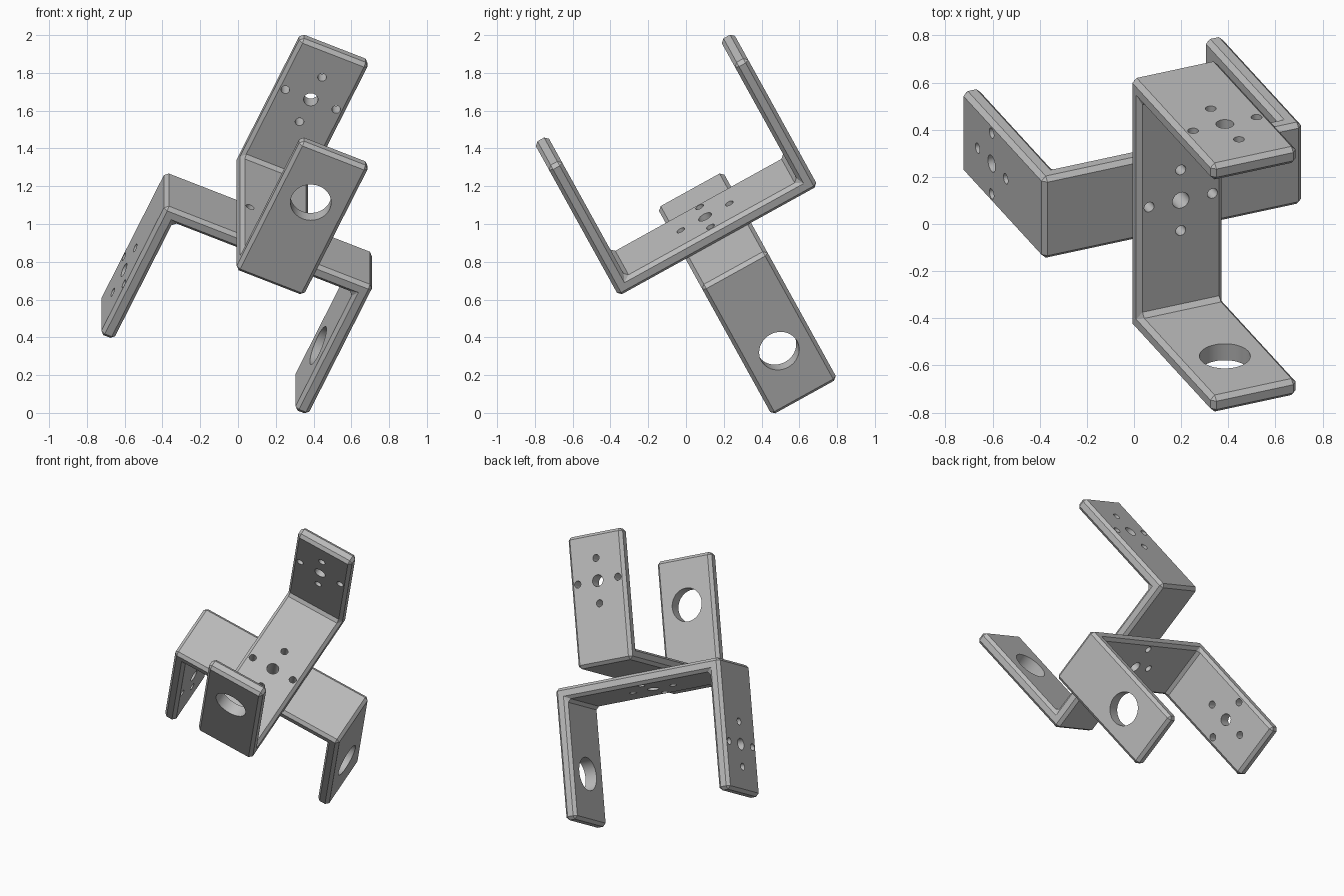
import bpy
import bmesh
from math import asin, cos, sin, pi, radians
from mathutils import Matrix, Vector

if "Cube" in bpy.data.objects:
    bpy.data.objects.remove(bpy.data.objects["Cube"], do_unlink=True)

# Bracket dimensions
LENGTH, WIDTH, HEIGHT, THICK = 1.205, 0.396, 0.854, 0.08
CHAMFER = 0.02
HOLE_HEIGHT = 0.54
BIG_R, MID_R, SMALL_R, RING = 0.108, 0.038, 0.023, 0.147

grey = bpy.data.materials.new("metal grey")
grey.use_nodes = True
GREY = (0.5, 0.5, 0.5, 1)
grey.diffuse_color = GREY
grey.node_tree.nodes["Principled BSDF"].inputs["Base Color"].default_value = GREY


def make_object(name, bm):
    bmesh.ops.recalc_face_normals(bm, faces=bm.faces)
    mesh = bpy.data.meshes.new(name)
    bm.to_mesh(mesh)
    bm.free()
    mesh.materials.append(grey)
    obj = bpy.data.objects.new(name, mesh)
    bpy.context.collection.objects.link(obj)
    return obj


def add_drill(bm, centre, axis, radius):
    turn = Vector((0, 0, 1)).rotation_difference(axis).to_matrix().to_4x4()
    bmesh.ops.create_cone(bm, cap_ends=True, segments=48, radius1=radius, radius2=radius,
                          depth=THICK * 3, matrix=Matrix.Translation(centre) @ turn)


def add_horn_holes(bm, centre, axis, along):
    """Centre hole with four screw holes around it."""
    add_drill(bm, centre, axis, MID_R)
    for side in (along, Vector((0, 1, 0))):
        for sign in (-1, 1):
            add_drill(bm, centre + side * sign * RING, axis, SMALL_R)


def make_bracket(name, matrix):
    # U-shaped profile swept across the width
    half, inner = LENGTH / 2, LENGTH / 2 - THICK
    profile = [(-half, 0), (half, 0), (half, HEIGHT), (inner, HEIGHT),
               (inner, THICK), (-inner, THICK), (-inner, HEIGHT), (-half, HEIGHT)]
    bm = bmesh.new()
    face = bm.faces.new([bm.verts.new((x, -WIDTH / 2, z)) for x, z in profile])
    sweep = bmesh.ops.extrude_face_region(bm, geom=[face])["geom"]
    bmesh.ops.translate(bm, vec=(0, WIDTH, 0),
                        verts=[g for g in sweep if isinstance(g, bmesh.types.BMVert)])
    bracket = make_object(name, bm)

    # Drills for the base, the bearing arm and the horn arm
    x_axis, z_axis = Vector((1, 0, 0)), Vector((0, 0, 1))
    bm = bmesh.new()
    middle = half - THICK / 2
    add_horn_holes(bm, Vector((0, 0, THICK / 2)), z_axis, x_axis)
    add_horn_holes(bm, Vector((middle, 0, HOLE_HEIGHT)), x_axis, z_axis)
    add_drill(bm, Vector((-middle, 0, HOLE_HEIGHT)), x_axis, BIG_R)
    drills = make_object(name + "_drills", bm)
    drills.hide_render = True

    bevel = bracket.modifiers.new("chamfer", "BEVEL")
    bevel.width = CHAMFER
    bevel.segments = 1
    bevel.limit_method = "ANGLE"
    cut = bracket.modifiers.new("holes", "BOOLEAN")
    cut.operation = "DIFFERENCE"
    cut.solver = "EXACT"
    cut.object = drills

    bpy.ops.object.select_all(action="DESELECT")
    bpy.context.view_layer.objects.active = bracket
    bracket.select_set(True)
    for modifier in ("chamfer", "holes"):
        bpy.ops.object.modifier_apply(modifier=modifier)
    bpy.data.objects.remove(drills, do_unlink=True)
    bpy.ops.object.shade_smooth_by_angle(angle=radians(30))
    bracket.matrix_world = matrix


# Tilted frame shared by both brackets
pitch, roll = asin(0.484), asin(0.406)
u = Vector((0, cos(pitch), sin(pitch)))
w = Vector((sin(roll), -cos(roll) * sin(pitch), cos(roll) * cos(pitch)))
v = u.cross(w)
joint = Vector((0.166, 0.136, 0.974))


def frame(x, z):
    rotation = Matrix((x, z.cross(x), z)).transposed().to_4x4()
    return Matrix.Translation(joint) @ rotation


# Two brackets back to back, turned a quarter turn
make_bracket("upper_bracket", frame(u, w))
make_bracket("lower_bracket", frame(-v, -w))
